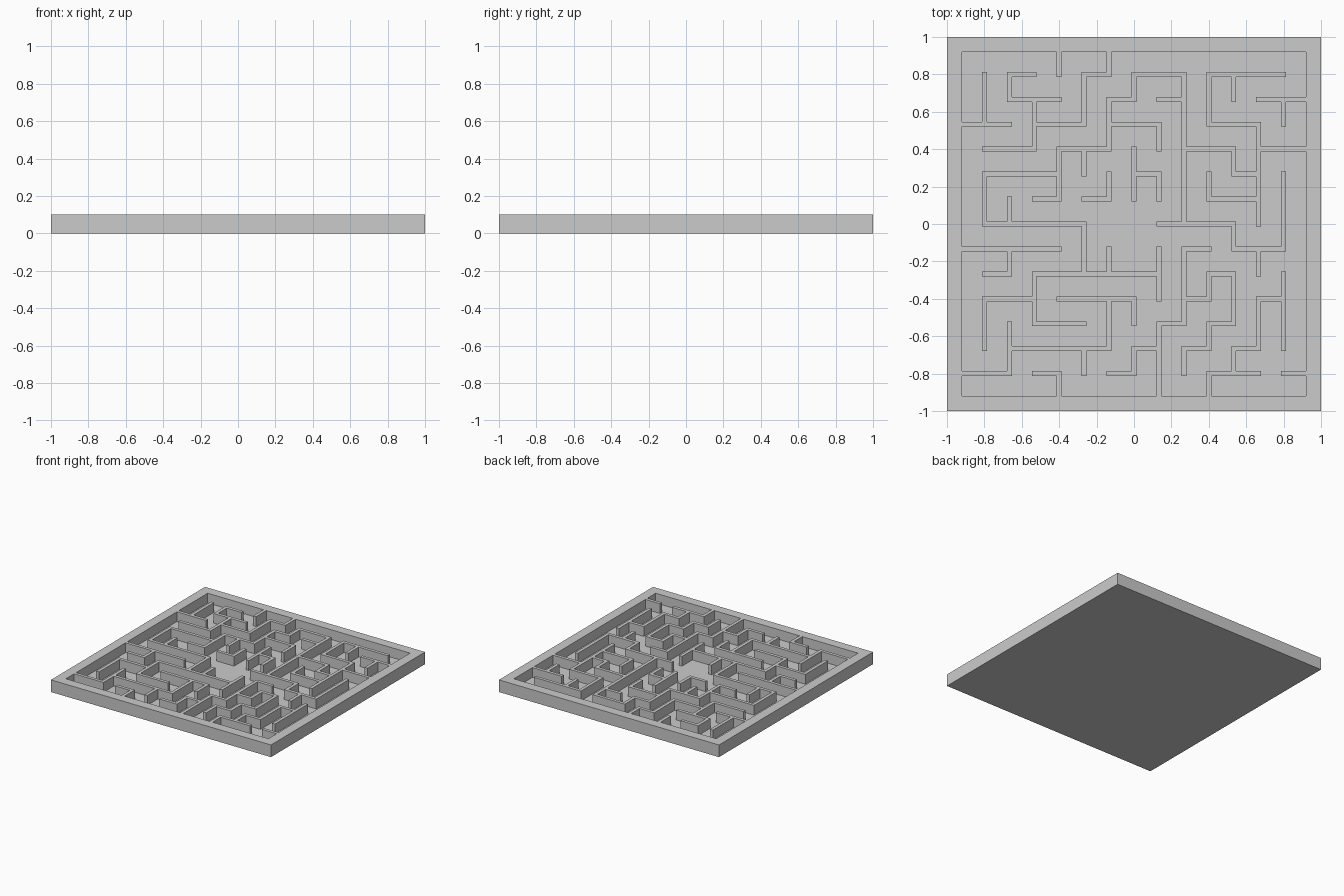
import bpy, bmesh

if "Cube" in bpy.data.objects:
    bpy.data.objects.remove(bpy.data.objects["Cube"])

PITCH, HALF = 2 / 15, 1 / 75      # wall grid spacing, half wall thickness
FLOOR, TOP = 0.02, 0.1
STEP = {"L": (-1, 0), "R": (1, 0), "U": (0, 1), "D": (0, -1)}

# Wall runs: start node, then unit steps along the grid
runs = [
    # upper left
    (-3, 7, "D"), (-1, 7, "DLDDLLULUR"), (-3, 5, "L"), (-4, 4, "DLL"),
    (-6, 6, "DD"), (-7, 4, "RR"),
    # upper middle
    (1, 3, "ULLDLLDDL"), (-1, 4, "URURRDDDDDD"), (1, 5, "R"),
    (-2, 3, "D"), (-1, 2, "DL"), (0, 3, "DD"), (0, 2, "RD"),
    # upper right
    (2, 3, "RRDR"), (6, 6, "LLLDDRRDDDD"), (4, 6, "D"), (5, 5, "RR"),
    (6, 5, "D"), (5, 3, "RR"), (3, 2, "DRR"), (1, 0, "RRRDRRUUU"), (5, -1, "D"),
    # lower right
    (3, -1, "LDDDLDDD"), (2, -3, "RURDDLDLD"), (6, -2, "DLDDLDLD"),
    (4, -6, "R"), (6, -3, "DD"), (7, -6, "L"), (1, -5, "LDL"),
    # lower left
    (1, -1, "DD"), (1, -2, "LLLLLDLLDD"), (-4, -3, "DRR"), (-1, -1, "D"),
    (-2, -2, "UULLLLUURRR"), (-5, 1, "D"), (-7, -1, "RRRR"), (-5, -1, "DL"),
    (-3, -3, "RRRD"), (-1, -3, "DDLLLLDLL"), (-5, -5, "U"), (-2, -5, "D"),
    (-4, -6, "RD"),
]

# Strips alternate wall (even index) and corridor (odd index); strip 2k is node k-7
breaks = [-1]
for k in range(-7, 8):
    if k > -7:
        breaks.append(k * PITCH - HALF)
    if k < 7:
        breaks.append(k * PITCH + HALF)
breaks.append(1)
breaks[1] = -7 * PITCH + HALF
# outer frame reaches inwards to the edge of its wall strip
breaks[1], breaks[-2] = -0.92, 0.92
N = len(breaks) - 1

solid = {(i, j) for i in range(N) for j in range(N)
         if i in (0, N - 1) or j in (0, N - 1)}
for x, y, path in runs:
    i, j = 2 * (x + 7), 2 * (y + 7)
    solid.add((i, j))
    for c in path:
        for _ in range(2):
            i, j = i + STEP[c][0], j + STEP[c][1]
            solid.add((i, j))

bm = bmesh.new()
cache = {}


def vert(i, j, z):
    key = (i, j, z)
    if key not in cache:
        cache[key] = bm.verts.new((breaks[i], breaks[j], z))
    return cache[key]


def face(*pts):
    bm.faces.new([vert(*p) for p in pts])


def height(i, j):
    if not (0 <= i < N and 0 <= j < N):
        return 0
    return TOP if (i, j) in solid else FLOOR


# Floor and wall tops, underside, and every vertical step between cells
for i in range(N):
    for j in range(N):
        h = height(i, j)
        ring = [(i, j), (i + 1, j), (i + 1, j + 1), (i, j + 1)]
        face(*[(a, b, h) for a, b in ring])
        face(*[(a, b, 0) for a, b in reversed(ring)])
        for n, c in enumerate("DRUL"):
            low = height(i + STEP[c][0], j + STEP[c][1])
            if low < h:
                p, q = ring[n], ring[(n + 1) % 4]
                face((*p, low), (*q, low), (*q, h), (*p, h))

# Merge coplanar cells into clean flat faces
bmesh.ops.dissolve_limit(bm, angle_limit=0.01, verts=bm.verts, edges=bm.edges)
mesh = bpy.data.meshes.new("maze_board")
bm.to_mesh(mesh)
bm.free()
maze = bpy.data.objects.new("maze_board", mesh)
bpy.context.collection.objects.link(maze)
